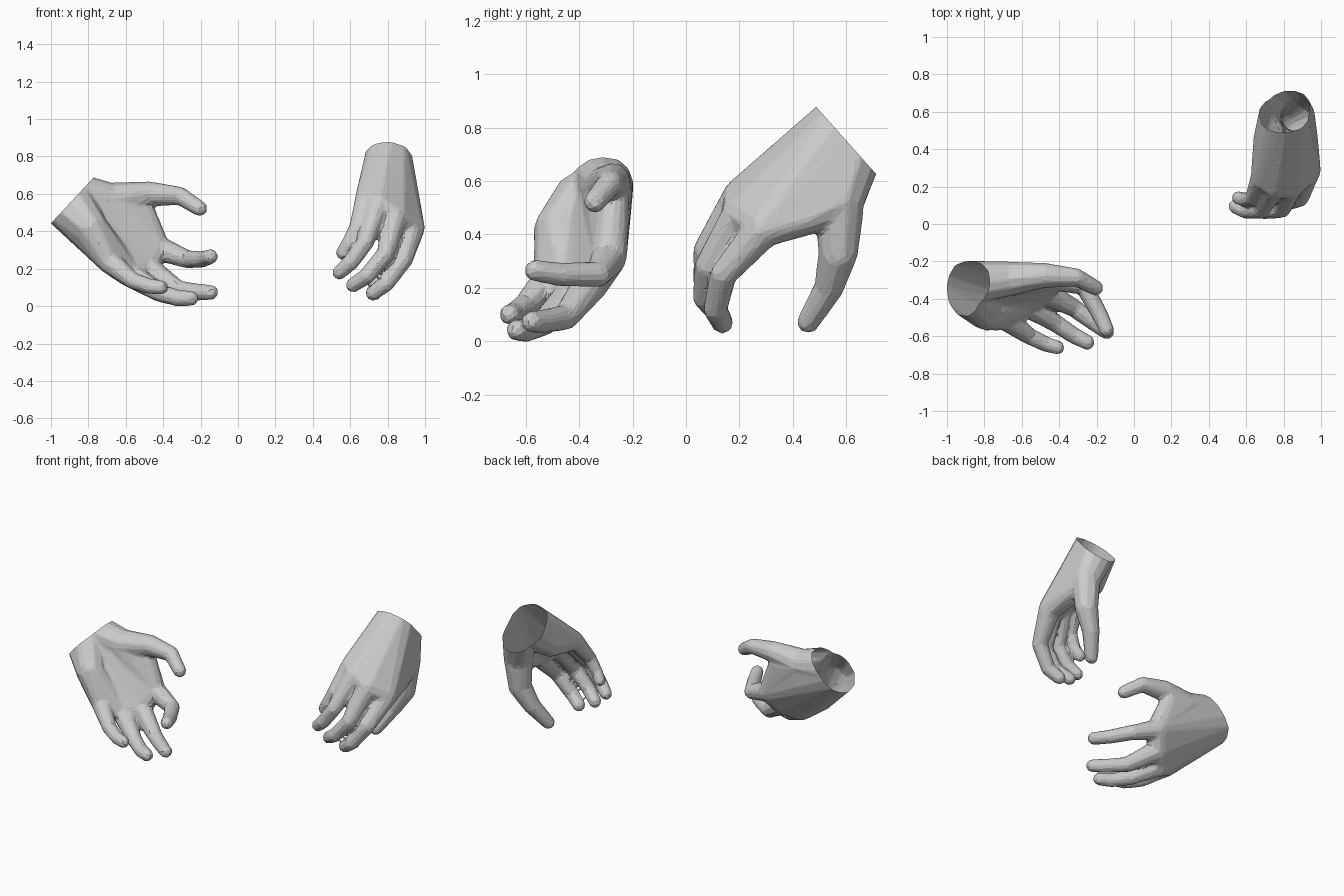
import bpy, bmesh
from mathutils import Vector

if "Cube" in bpy.data.objects:
    bpy.data.objects.remove(bpy.data.objects["Cube"])

# Unit sphere directions used for every joint
ball = bmesh.new()
bmesh.ops.create_icosphere(ball, subdivisions=2, radius=1)
DIRS = [v.co.copy() for v in ball.verts]
ball.free()
PLUMP = 0.005  # makes up for the shrinkage of the softening step


def hull(bm, joints):
    """Convex skin around a few joints, each (x, y, z, radius)."""
    verts = [bm.verts.new(Vector(j[:3]) + d * (j[3] + PLUMP)) for j in joints for d in DIRS]
    bmesh.ops.convex_hull(bm, input=verts, use_existing_faces=False)
    loose = [v for v in verts if v.is_valid and not v.link_faces]
    bmesh.ops.delete(bm, geom=loose, context='VERTS')


def chain(bm, joints):
    for a, b in zip(joints, joints[1:]):
        hull(bm, [a, b])


def build_hand(name, rim, normal, long_axis, fingers, thumb, web, heel):
    bm = bmesh.new()
    n, axis = Vector(normal).normalized(), Vector(long_axis).normalized()
    mid = Vector(rim) + n * 0.06
    wrist = [(*(mid + axis * s), 0.12) for s in (-0.026, 0.026)]

    # Fingers and thumb
    for f in fingers:
        chain(bm, f)
    chain(bm, thumb)
    # Palm, one slab between each pair of knuckles
    for a, b in zip(fingers, fingers[1:]):
        hull(bm, wrist + [a[0], b[0]])
    # Thumb mound, web and outer heel of the palm
    hull(bm, wrist + [thumb[0], web])
    hull(bm, [wrist[0], wrist[1], fingers[0][0], web])
    hull(bm, [thumb[0], fingers[0][0], web])
    hull(bm, wrist + [heel, fingers[-1][0]])
    hull(bm, [heel, fingers[-1][0], fingers[-2][0]])

    mesh = bpy.data.meshes.new(name)
    bm.to_mesh(mesh)
    bm.free()
    obj = bpy.data.objects.new(name, mesh)
    bpy.context.collection.objects.link(obj)

    # Fuse into one skin, then reduce to low-poly facets
    m = obj.modifiers.new("fuse", 'REMESH')
    m.mode, m.voxel_size = 'VOXEL', 0.01
    m = obj.modifiers.new("soften", 'SMOOTH')
    m.factor, m.iterations = 0.5, 5
    m = obj.modifiers.new("facet", 'DECIMATE')
    m.ratio = 0.06
    deps = bpy.context.evaluated_depsgraph_get()
    final = bpy.data.meshes.new_from_object(obj.evaluated_get(deps))
    obj.modifiers.clear()
    obj.data = final

    # Open wrist
    bm = bmesh.new()
    bm.from_mesh(final)
    bmesh.ops.bisect_plane(bm, geom=bm.verts[:] + bm.edges[:] + bm.faces[:],
                           plane_co=rim, plane_no=n, clear_outer=True)
    for f in bm.faces:
        f.smooth = False
    bm.to_mesh(final)
    bm.free()


# Open hand, palm toward the front (index, middle, ring, little)
build_hand(
    "open_hand", (-0.9, -0.322, 0.55), (-0.73, 0, 0.68), (0.68, 0, 0.73),
    [[(-.43, -.29, .31, .063), (-.27, -.33, .25, .044), (-.19, -.47, .25, .04), (-.147, -.565, .265, .036)],
     [(-.49, -.36, .21, .063), (-.32, -.45, .09, .044), (-.21, -.53, .075, .04), (-.145, -.577, .073, .036)],
     [(-.58, -.43, .17, .063), (-.42, -.53, .07, .044), (-.32, -.597, .042, .04), (-.25, -.633, .042, .036)],
     [(-.69, -.505, .24, .06), (-.56, -.6, .135, .041), (-.47, -.643, .105, .037), (-.41, -.66, .1, .034)]],
    [(-.68, -.295, .565, .09), (-.48, -.275, .6, .063), (-.31, -.285, .59, .044), (-.205, -.342, .522, .037)],
    (-.51, -.27, .53, .053), (-.79, -.475, .42, .09))

# Reaching hand, back toward the front, fingers hanging down
build_hand(
    "reaching_hand", (0.805, 0.585, 0.768), (0, 0.746, 0.665), (0, -0.665, 0.746),
    [[(.93, .29, .42, .066), (.885, .14, .25, .046), (.79, .11, .12, .041), (.722, .135, .07, .037)],
     [(.84, .205, .48, .065), (.79, .08, .28, .044), (.69, .07, .162, .04), (.617, .11, .113, .036)],
     [(.75, .205, .545, .063), (.68, .073, .34, .042), (.6, .07, .23, .039), (.543, .095, .18, .035)],
     [(.683, .245, .57, .056), (.635, .14, .42, .037), (.592, .128, .335, .034), (.558, .14, .283, .032)]],
    [(.875, .575, .525, .09), (.865, .57, .33, .07), (.80, .535, .2, .051), (.73, .457, .072, .038)],
    (.925, .45, .46, .055), (.72, .44, .61, .08))
